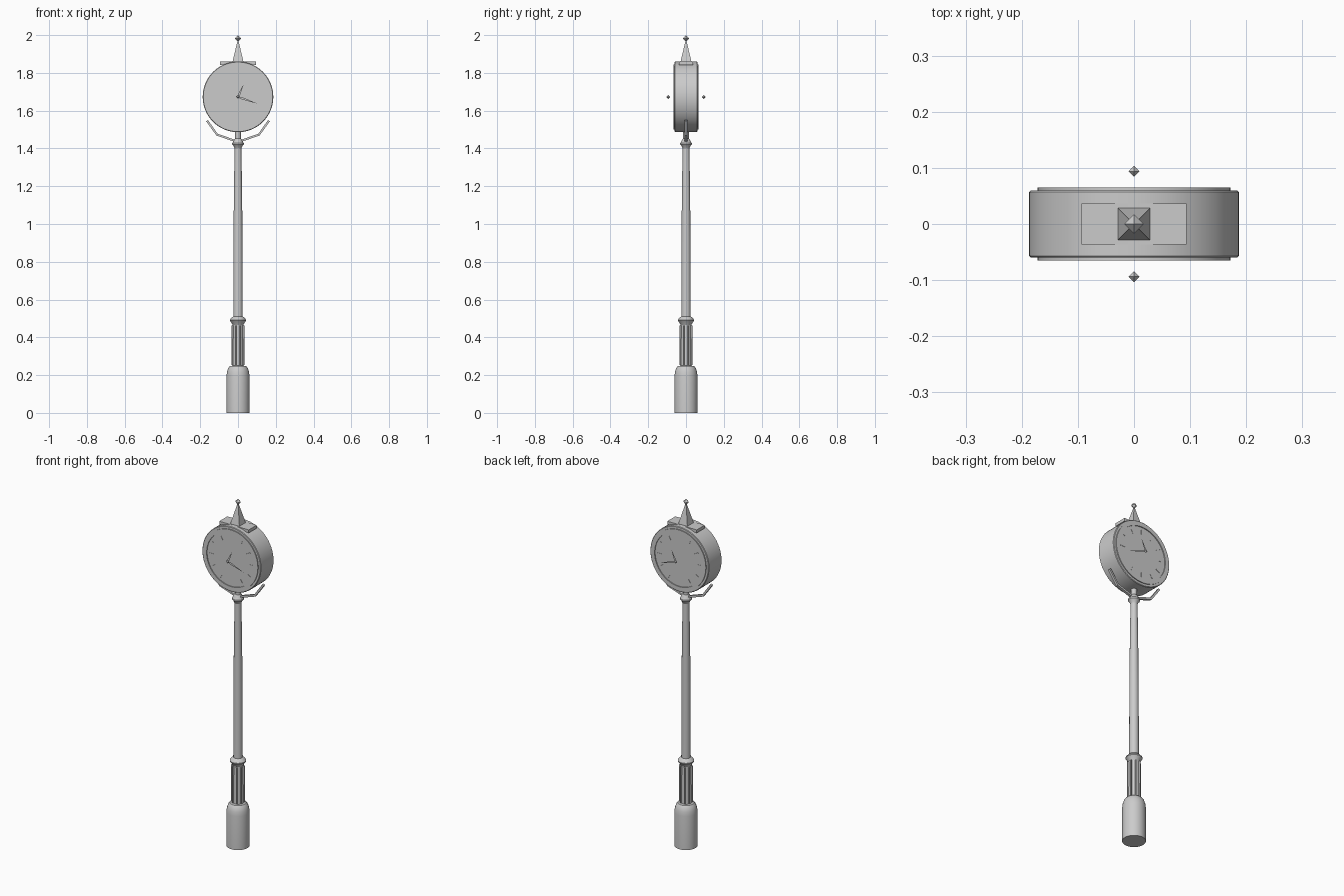
import bpy, bmesh, math
from mathutils import Matrix, Vector

if "Cube" in bpy.data.objects:
    bpy.data.objects.remove(bpy.data.objects["Cube"])

grey = bpy.data.materials.new("plain grey")
grey.use_nodes = True
grey.diffuse_color = (0.6, 0.6, 0.6, 1)
grey.node_tree.nodes["Principled BSDF"].inputs["Base Color"].default_value = grey.diffuse_color

CLOCK_Z = 1.673


def finish(name, bm, smooth=False):
    mesh = bpy.data.meshes.new(name)
    bmesh.ops.recalc_face_normals(bm, faces=bm.faces)
    bm.to_mesh(mesh)
    bm.free()
    mesh.materials.append(grey)
    obj = bpy.data.objects.new(name, mesh)
    bpy.context.collection.objects.link(obj)
    if smooth:
        bpy.ops.object.select_all(action="DESELECT")
        obj.select_set(True)
        bpy.context.view_layer.objects.active = obj
        bpy.ops.object.shade_smooth_by_angle(angle=math.radians(35))
    return obj


def lathe(name, profile, sides, matrix=Matrix()):
    """Revolve (radius, height) points about z and cap both ends."""
    bm = bmesh.new()
    rings = []
    for r, h in profile:
        rings.append([bm.verts.new((r * math.cos(2 * math.pi * i / sides),
                                    r * math.sin(2 * math.pi * i / sides), h))
                      for i in range(sides)])
    for a, b in zip(rings, rings[1:]):
        for i in range(sides):
            j = (i + 1) % sides
            bm.faces.new((a[i], a[j], b[j], b[i]))
    bm.faces.new(rings[0])
    bm.faces.new(rings[-1])
    bm.transform(matrix)
    return finish(name, bm, True)


def add_box(bm, size, matrix):
    bmesh.ops.create_cube(bm, size=1, matrix=matrix @ Matrix.Diagonal((*size, 1)))


def octahedron(name, centre, radius):
    bm = bmesh.new()
    for tip in (radius, -radius):
        bmesh.ops.create_cone(bm, segments=4, radius1=radius, radius2=0, depth=abs(tip),
                              matrix=Matrix.Translation(Vector(centre) + Vector((0, 0, tip / 2)))
                              @ Matrix.Rotation(0 if tip > 0 else math.pi, 4, "X"))
    bmesh.ops.remove_doubles(bm, verts=bm.verts, dist=0.0005)
    return finish(name, bm)


# Post: rounded foot, fluted shaft, flange, tapered pole and collar
lathe("foot", [(0.061, 0), (0.061, 0.195), (0.058, 0.218), (0.052, 0.237), (0.043, 0.248),
               (0.03, 0.25)], 32)
lathe("lower_shaft", [(0.03, 0.245), (0.028, 0.475)], 24)
lathe("flange", [(0.028, 0.465), (0.034, 0.476), (0.043, 0.488), (0.043, 0.493),
                 (0.032, 0.506), (0.023, 0.512)], 24)
lathe("pole", [(0.025, 0.5), (0.024, 0.9), (0.022, 1.13), (0.018, 1.41)], 24)
lathe("collar", [(0.018, 1.4), (0.024, 1.413), (0.031, 1.421), (0.031, 1.429),
                 (0.024, 1.437), (0.022, 1.445), (0.015, 1.452), (0.015, 1.5)], 24)

# Upright ribs around the lower shaft
bm = bmesh.new()
for i in range(8):
    add_box(bm, (0.01, 0.006, 0.21), Matrix.Rotation(math.tau * (i + 0.5) / 8, 4, "Z")
            @ Matrix.Translation((0.0315, 0, 0.358)))
finish("shaft_ribs", bm)

# Drum housing with a raised bezel and recessed dial on both sides
half = [(0.155, 0.06), (0.155, 0.065), (0.172, 0.065), (0.172, 0.06), (0.184, 0.06), (0.187, 0.057)]
lathe("clock_drum", half + [(r, -y) for r, y in reversed(half)], 64,
      Matrix.Translation((0, 0, CLOCK_Z)) @ Matrix.Rotation(math.pi / 2, 4, "X"))

# Dials: hour marks, hands and pivots
for side, label in ((-1, "front"), (1, "back")):
    bm = bmesh.new()
    for i in range(12):
        add_box(bm, (0.004, 0.002, 0.026), Matrix.Translation((0, side * 0.0605, CLOCK_Z))
                @ Matrix.Rotation(math.tau * i / 12, 4, "Y") @ Matrix.Translation((0, 0, 0.126)))
    finish(label + "_hour_marks", bm)

    for hand, tip in (("hour", (0.029, 0.065)), ("minute", (0.106, -0.037))):
        along = Vector(tip)
        across = Vector((-along.y, along.x)).normalized() * 0.006
        bm = bmesh.new()
        corners = (along * -0.12, along * 0.2 + across, along, along * 0.2 - across)
        bm.faces.new([bm.verts.new((p.x, side * 0.094, CLOCK_Z + p.y)) for p in corners])
        finish(f"{label}_{hand}_hand", bm)
    octahedron(label + "_hand_pivot", (0, side * 0.094, CLOCK_Z), 0.01)

# Bent bracket arms under the drum
arm = [Vector(p) for p in ((0.015, 0, 1.44), (0.111, 0, 1.473), (0.164, 0, 1.547))]
for sx, label in ((1, "left"), (-1, "right")):
    bm = bmesh.new()
    rows = []
    for p, (dx, dz) in zip(arm, ((-0.002, 0.005), (-0.003, 0.005), (-0.005, 0.003))):
        rows.append([bm.verts.new((sx * (p.x + k * dx), y, p.z + k * dz))
                     for k, y in ((-1, -0.007), (1, -0.007), (1, 0.007), (-1, 0.007))])
    for a, b in zip(rows, rows[1:]):
        for i in range(4):
            bm.faces.new((a[i], a[(i + 1) % 4], b[(i + 1) % 4], b[i]))
    bm.faces.new(rows[0])
    bm.faces.new(rows[-1])
    finish(label + "_bracket", bm)

# Crown: saddle block, spire and finial
bm = bmesh.new()
add_box(bm, (0.188, 0.073, 0.018), Matrix.Translation((0, 0, 1.8505)))
finish("saddle_block", bm)
bm = bmesh.new()
bmesh.ops.create_cone(bm, cap_ends=True, segments=4, radius1=0.03 * math.sqrt(2), radius2=0.002,
                      depth=0.12, matrix=Matrix.Translation((0, 0, 1.915))
                      @ Matrix.Rotation(math.pi / 4, 4, "Z"))
finish("spire", bm)
octahedron("finial", (0, 0, 1.983), 0.017)
